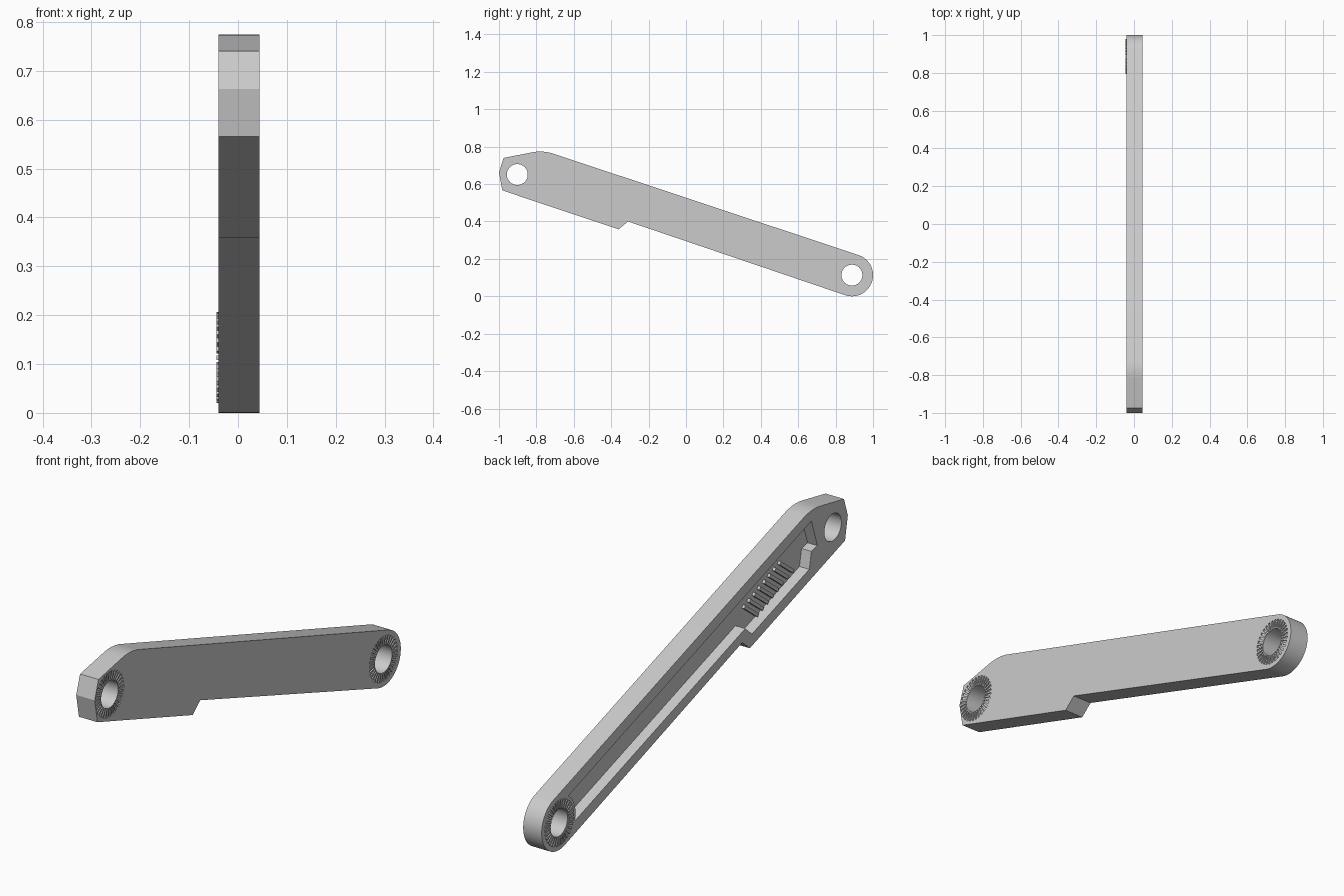
import bpy, bmesh, math
from mathutils import Vector, Matrix

cube = bpy.data.objects.get("Cube")
if cube:
    bpy.data.objects.remove(cube, do_unlink=True)

grey = bpy.data.materials.new("plain grey")
grey.use_nodes = True
grey.diffuse_color = (0.6, 0.6, 0.6, 1)
grey.node_tree.nodes["Principled BSDF"].inputs["Base Color"].default_value = (0.6, 0.6, 0.6, 1)

# Arm layout: u runs along the arm from the round end, v across it
OUTER, INNER, FLOOR = 0.0445, -0.04, 0.005
LOW, HIGH = Vector((0.887, 0.113)), Vector((-0.902, 0.651))
TILT = math.radians(18.4)
U = Vector((-math.cos(TILT), math.sin(TILT)))
V = Vector((math.sin(TILT), math.cos(TILT)))


def arm(u, v):
    return LOW + U * u + V * v


def arc(radius, start, end, steps):
    angles = [math.radians(start + (end - start) * i / steps) for i in range(steps + 1)]
    return [arm(radius * math.cos(a), radius * math.sin(a)) for a in angles]


def add_prism(bm, points, x0, x1):
    face = bm.faces.new([bm.verts.new((x0, p[0], p[1])) for p in points])
    moved = bmesh.ops.extrude_face_region(bm, geom=[face])["geom"]
    bmesh.ops.translate(bm, vec=(x1 - x0, 0, 0),
                        verts=[g for g in moved if isinstance(g, bmesh.types.BMVert)])


def finish(bm, name):
    bmesh.ops.recalc_face_normals(bm, faces=bm.faces)
    mesh = bpy.data.meshes.new(name)
    bm.to_mesh(mesh)
    bm.free()
    mesh.materials.append(grey)
    obj = bpy.data.objects.new(name, mesh)
    bpy.context.collection.objects.link(obj)
    return obj


def prism(name, points, x0, x1):
    bm = bmesh.new()
    add_prism(bm, points, x0, x1)
    return finish(bm, name)


def tooth_ring(name, centre, x0, x1, count=32):
    # Radial teeth, slightly wider at the outer end
    bm = bmesh.new()
    for i in range(count):
        a = 2 * math.pi * i / count
        d = Vector((math.cos(a), math.sin(a)))
        n = Vector((-d.y, d.x))
        add_prism(bm, [centre + d * r + n * w for r, w in
                       ((0.06, -0.003), (0.093, -0.0048), (0.093, 0.0048), (0.06, 0.003))], x0, x1)
    return finish(bm, name)


def cut(target, cutter):
    cutter.hide_render = True
    mod = target.modifiers.new("cut", "BOOLEAN")
    mod.operation, mod.solver, mod.object = "DIFFERENCE", "EXACT", cutter
    bpy.context.view_layer.objects.active = target
    bpy.ops.object.modifier_apply(modifier=mod.name)
    bpy.data.objects.remove(cutter, do_unlink=True)


# Arm body: round low end, stepped underside, humped high end
outline = arc(0.113, 90, 270, 32)
outline += [Vector(p) for p in (
    (-0.31, 0.4), (-0.36, 0.358), (-0.982, 0.566), (-1.0, 0.663), (-0.975, 0.74),
    (-0.82, 0.77), (-0.8, 0.773), (-0.775, 0.774), (-0.75, 0.772), (-0.72, 0.766))]
body = prism("arm_body", outline, INNER, OUTER)

# Pocket in the inner face, ending around the low boss
pocket = arc(0.108, 36, -36, 12)
pocket += [arm(u, v) for u, v in (
    (1.262, -0.064), (1.29, -0.115), (1.685, -0.115),
    (1.72, -0.054), (1.76, -0.058), (1.76, 0.065))]
cut(body, prism("pocket_cutter", pocket, INNER - 0.02, FLOOR))

# Pivot holes and sunken teeth on the outer face
for label, centre in (("low", LOW), ("high", HIGH)):
    circle = [p - LOW + centre for p in arc(0.056, 0, 348.75, 31)]
    cut(body, prism(label + "_hole_cutter", circle, -0.1, 0.1))
    cut(body, tooth_ring(label + "_groove_cutter", centre, OUTER - 0.0045, OUTER + 0.01))

# Raised teeth around the low hole on the inner face
teeth = tooth_ring("low_raised_teeth", LOW, INNER - 0.0045, INNER + 0.001)

# Slanted ribs on the pocket floor
bm = bmesh.new()
along = Vector((0.79, 0.61)).normalized()
side = Vector((-along.y, along.x))
for i in range(8):
    mid = arm(1.355, -0.064).lerp(arm(1.604, -0.049), i / 7)
    add_prism(bm, [mid + along * a + side * s for a, s in
                   ((-0.055, -0.007), (0.055, -0.007), (0.055, 0.007), (-0.055, 0.007))],
              FLOOR - 0.012, FLOOR + 0.002)
ribs = finish(bm, "pocket_ribs")

bpy.ops.object.select_all(action="DESELECT")
for obj in (body, teeth, ribs):
    obj.select_set(True)
bpy.context.view_layer.objects.active = body
bpy.ops.object.shade_smooth_by_angle(angle=math.radians(25))
